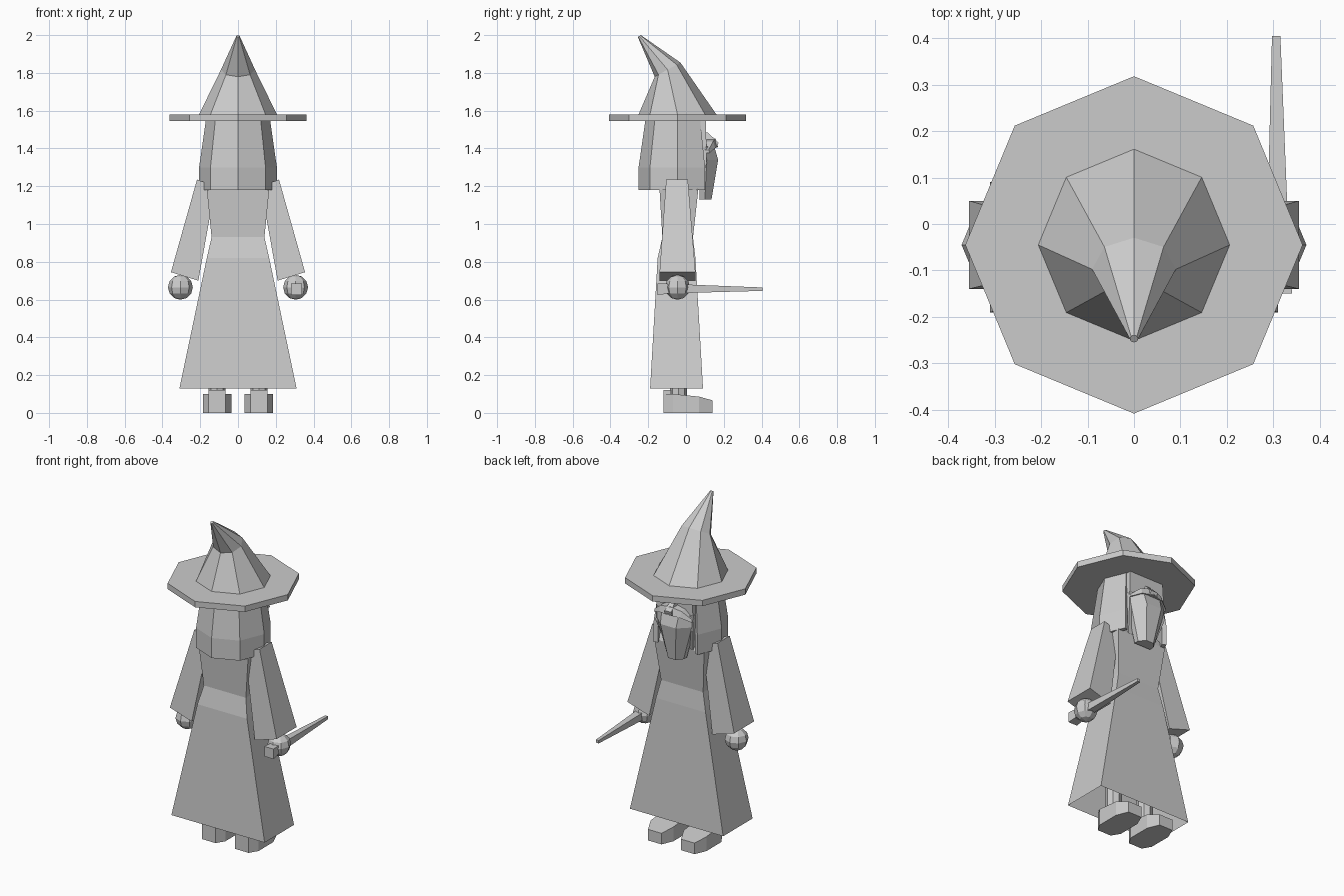
import bpy, math
from mathutils import Vector

if "Cube" in bpy.data.objects:
    bpy.data.objects.remove(bpy.data.objects["Cube"])

CY = -0.045  # common body axis in y


def loft(name, rings, cap_start=True, cap_end=True, closed=True):
    """Skin a list of equal-length point rings into one flat-shaded mesh."""
    n = len(rings[0])
    verts = [p for r in rings for p in r]
    faces = []
    for i in range(len(rings) - 1):
        for j in range(n if closed else n - 1):
            k = (j + 1) % n
            faces.append((i * n + j, i * n + k, (i + 1) * n + k, (i + 1) * n + j))
    if cap_start:
        faces.append(tuple(reversed(range(n))))
    if cap_end:
        faces.append(tuple(range((len(rings) - 1) * n, len(rings) * n)))
    me = bpy.data.meshes.new(name)
    me.from_pydata(verts, [], faces)
    ob = bpy.data.objects.new(name, me)
    bpy.context.collection.objects.link(ob)
    bpy.context.view_layer.objects.active = ob
    bpy.ops.object.mode_set(mode='EDIT')
    bpy.ops.mesh.select_all(action='SELECT')
    bpy.ops.mesh.normals_make_consistent(inside=False)
    bpy.ops.object.mode_set(mode='OBJECT')
    return ob


def rect(hx, y0, y1, z, cx=0):
    return [(cx - hx, y0, z), (cx + hx, y0, z), (cx + hx, y1, z), (cx - hx, y1, z)]


def octagon(r, z, cy=CY, ry=None, tilt=0, cx=0, n=8):
    """Ring with corners on the axes, starting at +y; tilt lifts the +y side."""
    ry = r if ry is None else ry
    a = [2 * math.pi * i / n for i in range(n)]
    return [(cx + r * math.sin(t), cy + ry * math.cos(t), z + tilt * math.cos(t)) for t in a]


# Robe: four-sided, open at the hem
loft("robe", [rect(.31, -.19, .09, .13), rect(.165, -.15, .05, .82),
              rect(.14, -.125, .037, .93), rect(.165, -.14, .065, 1.18),
              rect(.12, -.12, .04, 1.24)], cap_start=False)

# Pointed hat: brim and bent crown
loft("hat_brim", [octagon(.363, 1.545), octagon(.363, 1.58)])
loft("hat_crown", [octagon(.206, 1.58), octagon(.09, 1.817, -.0975, .068, .0375),
                   octagon(.009, 1.995, -.247, .008, .005)])

# Hair: octagonal curtain open towards the face
hair = loft("hair", [octagon(r, z)[1:] for r, z in ((.206, 1.18), (.206, 1.3), (.17, 1.55))],
            False, False, closed=False)
mod = hair.modifiers.new("thickness", 'SOLIDIFY')
mod.thickness = .025
mod.offset = -1

# Head
loft("head", [rect(.09, -.12, .06, 1.17), rect(.125, -.14, .11, 1.32),
              rect(.115, -.14, .105, 1.55)])


# Beard with a centre ridge
def beard_ring(hx, back, side, front, z):
    return [(-hx, back, z), (hx, back, z), (hx, side, z), (hx * .45, front, z),
            (-hx * .45, front, z), (-hx, side, z)]


loft("beard", [beard_ring(.055, .07, .10, .135, 1.13), beard_ring(.115, .08, .11, .17, 1.34),
               beard_ring(.125, .08, .105, .15, 1.41)])

# Nose
loft("nose", [rect(.025, .10, .165, 1.405), rect(.022, .10, .172, 1.43),
              rect(.012, .10, .115, 1.485)])

for s, side in ((1, "right"), (-1, "left")):
    # Drooping moustache half
    loft(side + "_moustache",
         [[(s * x, y, z + dz) for y, dz in ((.10, -h), (.10 + d, -h), (.10 + d * .8, h), (.10, h))]
          for x, z, h, d in ((0, 1.43, .022, .07), (.07, 1.42, .018, .055), (.125, 1.385, .008, .025))])

    # Flared sleeve
    loft(side + "_sleeve", [
        [(s * .355, -.14, .745), (s * .355, .05, .745), (s * .21, .05, .70), (s * .21, -.14, .70)],
        [(s * .217, -.105, 1.235), (s * .217, .01, 1.235), (s * .12, .01, 1.2), (s * .12, -.105, 1.2)]])

    # Hand
    bpy.ops.mesh.primitive_uv_sphere_add(segments=8, ring_count=6, radius=.066,
                                         location=(s * .305, CY, .665))
    bpy.context.object.name = side + "_hand"

    # Boot: chamfered outline, toe sloping down
    outline = [(.045, -.12), (.075, -.07), (.075, .07), (.045, .14),
               (-.045, .14), (-.075, .07), (-.075, -.07), (-.045, -.12)]
    loft(side + "_boot", [[(s * .11 + x, y, 0) for x, y in outline],
                          [(s * .11 + x, y, .10 - max(0, y - .02) * .28) for x, y in outline]])
    loft(side + "_boot_heel", [rect(.045, -.12, -.08, z, s * .11) for z in (.09, .122)])
    # Leg
    loft(side + "_leg", [octagon(.045, z, -.04, cx=s * .11) for z in (.09, .35)])


# Wand: square grip and long tapered shaft
def wand_ring(x, y, z, h):
    return [(x + a * h, y, z + b * h) for a, b in ((-1, -1), (1, -1), (1, 1), (-1, 1))]


loft("wand_grip", [wand_ring(.31, -.15, .655, .03), wand_ring(.31, -.10, .657, .027)])
loft("wand_shaft", [wand_ring(.31, -.11, .658, .026), wand_ring(.306, .405, .655, .009)])
